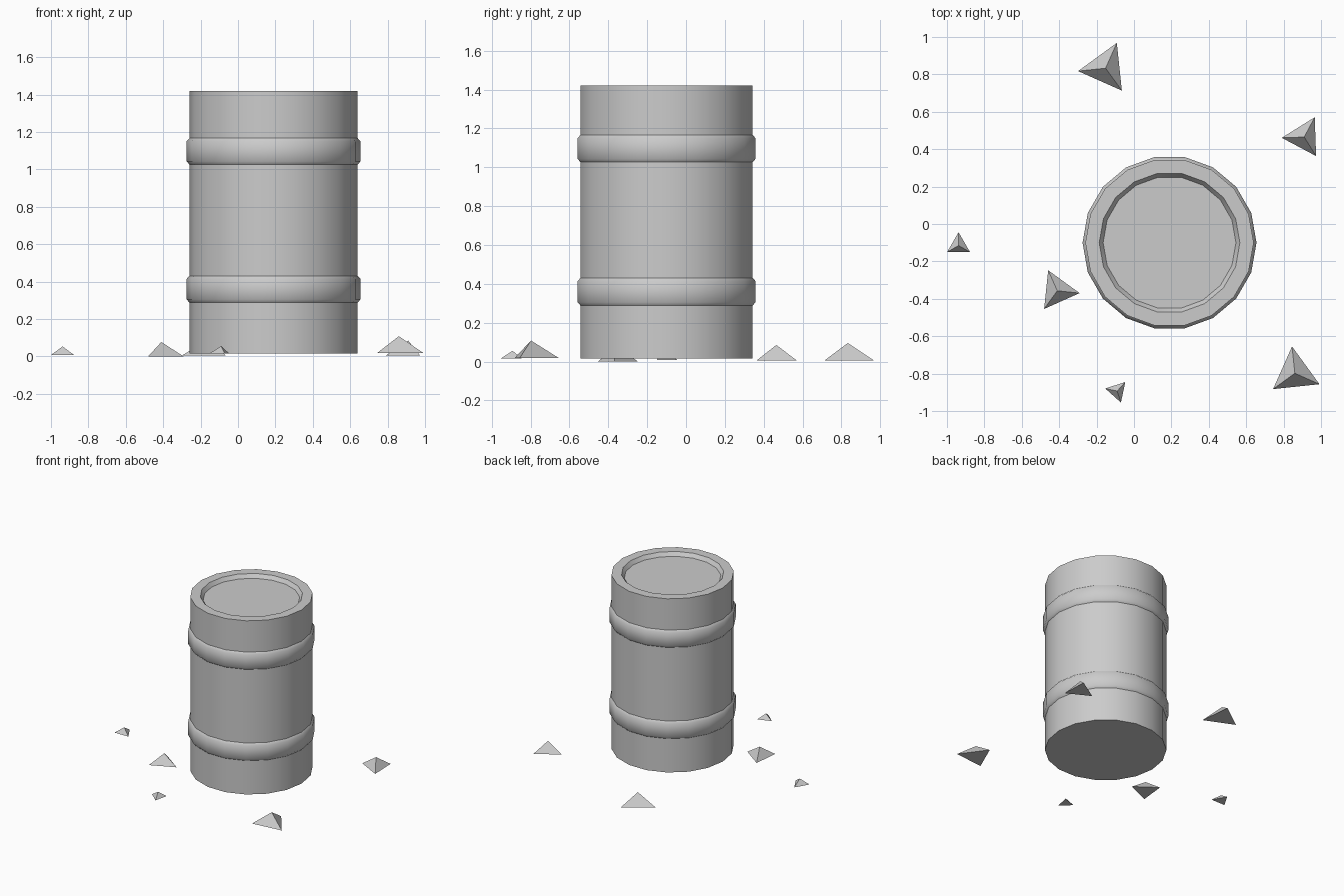
import bpy, bmesh
from math import cos, sin, pi, radians

if "Cube" in bpy.data.objects:
    bpy.data.objects.remove(bpy.data.objects["Cube"])

SIDES = 18
CX, CY = 0.19, -0.10


def lathe(name, profile, angle):
    """Spin a (radius, z) profile around the barrel axis; zero radius makes no ring."""
    bm = bmesh.new()
    rings = []
    for r, z in profile:
        rings.append([bm.verts.new((r * cos(2 * pi * i / SIDES), r * sin(2 * pi * i / SIDES), z))
                      for i in range(SIDES)])
    for a, b in zip(rings, rings[1:]):
        for i in range(SIDES):
            j = (i + 1) % SIDES
            bm.faces.new((a[i], a[j], b[j], b[i]))
    # close both ends with flat caps
    if name == "barrel_body":
        bm.faces.new(rings[0][::-1])
        bm.faces.new(rings[-1])
    mesh = bpy.data.meshes.new(name)
    bm.to_mesh(mesh)
    bm.free()
    obj = bpy.data.objects.new(name, mesh)
    bpy.context.collection.objects.link(obj)
    obj.location = (CX, CY, 0)
    bpy.ops.object.select_all(action='DESELECT')
    obj.select_set(True)
    bpy.context.view_layer.objects.active = obj
    bpy.ops.object.shade_smooth_by_angle(angle=radians(angle))
    return obj


# Barrel body with a recessed lid
lathe("barrel_body", [(0.45, 0.015), (0.45, 1.42), (0.376, 1.42), (0.355, 1.39)], 30)

# Two raised hoops with chamfered edges
for name, z0, z1 in (("lower_hoop", 0.287, 0.432), ("upper_hoop", 1.025, 1.168)):
    lathe(name, [(0.449, z0), (0.465, z0 + 0.018), (0.465, z1 - 0.018), (0.449, z1)], 60)

# Scattered three-sided stones: x, y, radius, turn in degrees, base z, tip z
stones = [
    (-0.152, 0.833, 0.148, 186, 0.005, 0.095),
    (0.910, 0.465, 0.120, 182, 0.005, 0.085),
    (-0.938, -0.115, 0.071, 90, 0.008, 0.053),
    (-0.410, -0.357, 0.120, -6, 0.000, 0.077),
    (-0.090, -0.893, 0.065, 168, 0.015, 0.055),
    (0.860, -0.798, 0.144, 96, 0.018, 0.108),
]
for n, (x, y, r, turn, z0, z1) in enumerate(stones, 1):
    bm = bmesh.new()
    base = [bm.verts.new((r * cos(radians(turn + 120 * k)), r * sin(radians(turn + 120 * k)), z0))
            for k in range(3)]
    tip = bm.verts.new((0, 0, z1))
    bm.faces.new(base[::-1])
    for k in range(3):
        bm.faces.new((base[k], base[(k + 1) % 3], tip))
    mesh = bpy.data.meshes.new(f"stone_{n}")
    bm.to_mesh(mesh)
    bm.free()
    stone = bpy.data.objects.new(f"stone_{n}", mesh)
    stone.location = (x, y, 0)
    bpy.context.collection.objects.link(stone)
